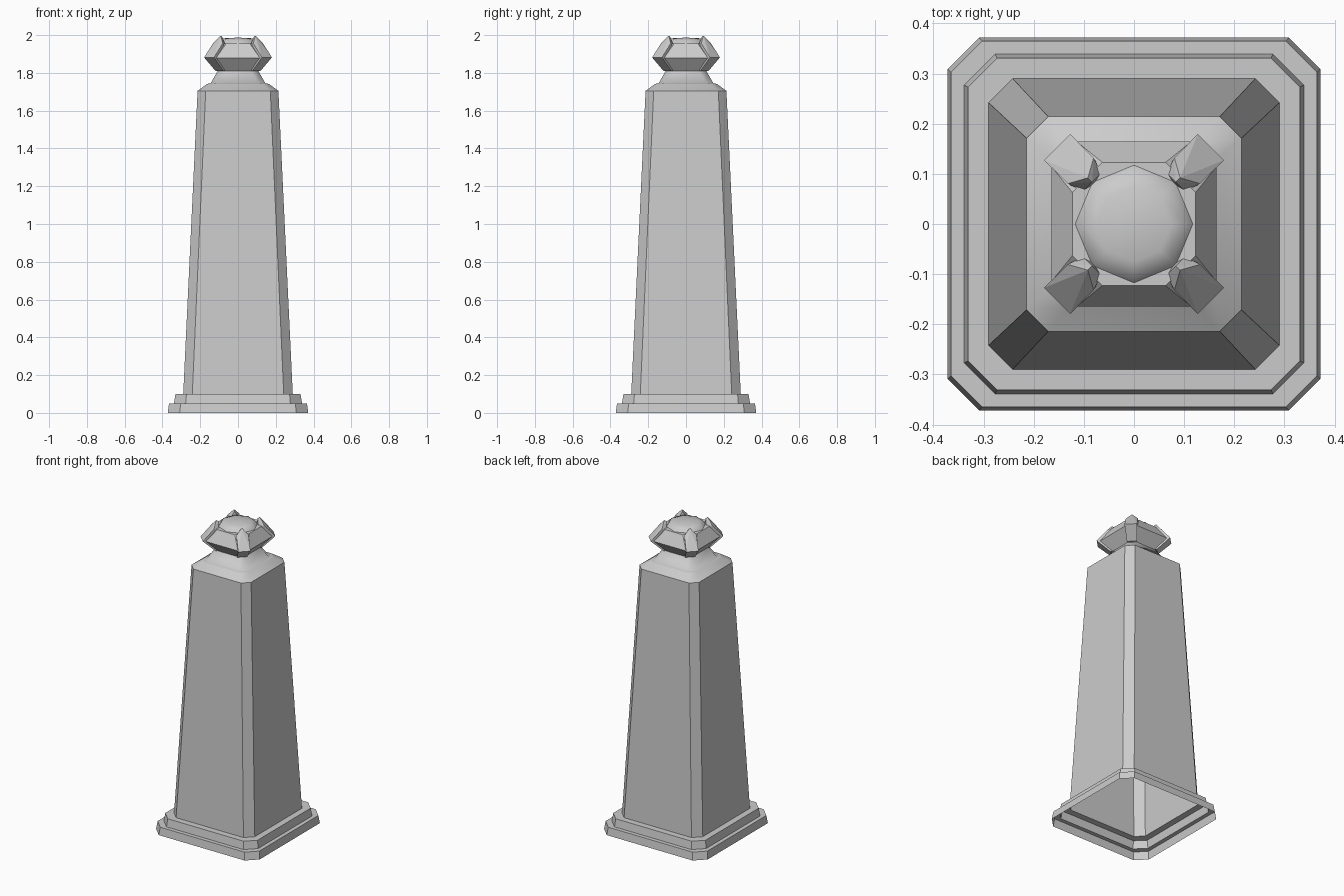
import bpy, bmesh, math
from mathutils import Matrix, Vector

cube = bpy.data.objects.get("Cube")
if cube:
    bpy.data.objects.remove(cube)

stone = bpy.data.materials.new("grey stone")
stone.use_nodes = True
GREY = (0.6, 0.6, 0.6, 1)
stone.diffuse_color = GREY
stone.node_tree.nodes["Principled BSDF"].inputs["Base Color"].default_value = GREY


def finish(bm, name, smooth=0):
    bmesh.ops.recalc_face_normals(bm, faces=bm.faces)
    mesh = bpy.data.meshes.new(name)
    bm.to_mesh(mesh)
    bm.free()
    mesh.materials.append(stone)
    obj = bpy.data.objects.new(name, mesh)
    bpy.context.collection.objects.link(obj)
    if smooth:
        bpy.ops.object.select_all(action='DESELECT')
        obj.select_set(True)
        bpy.context.view_layer.objects.active = obj
        bpy.ops.object.shade_smooth_by_angle(angle=math.radians(smooth))
    return obj


def chamfered_square(half, cut):
    """Corners of a square with its corners cut off, anticlockwise."""
    e = half - cut
    return [(half, -e), (half, e), (e, half), (-e, half),
            (-half, e), (-half, -e), (-e, -half), (e, -half)]


def loft(name, rings, cap=False, smooth=0):
    """Skin chamfered squares given as (half width, corner cut, height)."""
    bm = bmesh.new()
    loops = [[bm.verts.new((x, y, z)) for x, y in chamfered_square(h, c)]
             for h, c, z in rings]
    for a, b in zip(loops, loops[1:]):
        for i in range(8):
            j = (i + 1) % 8
            bm.faces.new((a[i], a[j], b[j], b[i]))
    if cap:
        bm.faces.new(loops[-1])
    return finish(bm, name, smooth)


# Stepped plinth, open underneath
loft("plinth", [(.372, .063, 0), (.365, .062, .05), (.339, .062, .05),
                (.331, .058, .1), (.29, .048, .1)])

# Tapering hollow shaft
loft("shaft", [(.29, .048, .1), (.214, .043, 1.705)])

# Shoulder and neck above the shaft
loft("shoulder", [(.214, .043, 1.705), (.163, .035, 1.742)], smooth=50)
loft("neck", [(.163, .035, 1.742), (.145, .035, 1.745), (.108, .04, 1.81)], smooth=50)

# Flared finial body
loft("finial_body", [(.108, .04, 1.81), (.165, .05, 1.88), (.123, .06, 1.955)], cap=True)

# Shallow eight-sided dome
bm = bmesh.new()
previous = None
for radius, z in ((.121, 1.95), (.105, 1.972), (.075, 1.983)):
    ring = [bm.verts.new((radius * math.cos(i * math.pi / 4),
                          radius * math.sin(i * math.pi / 4), z)) for i in range(8)]
    if previous:
        for i in range(8):
            j = (i + 1) % 8
            bm.faces.new((previous[i], previous[j], ring[j], ring[i]))
    previous = ring
top = bm.verts.new((0, 0, 1.987))
for i in range(8):
    bm.faces.new((previous[i], previous[(i + 1) % 8], top))
finish(bm, "finial_dome", smooth=60)

# Four pointed claws on the corners: (distance out, half width, height)
CLAW = [(.138, .03, 1.81), (.217, .037, 1.882), (.15, .036, 1.957), (.13, 0, 1.997),
        (.118, 0, 1.99), (.118, .026, 1.945), (.1, .026, 1.82)]
for k, name in enumerate(("back_left", "back_right", "front_right", "front_left")):
    bm = bmesh.new()
    turn = Matrix.Rotation(math.radians(45 + 90 * k), 3, 'Z')
    for out, width, z in CLAW:
        for side in ((-1, 1) if width else (0,)):
            bm.verts.new(turn @ Vector((out, side * width, z)))
    bmesh.ops.convex_hull(bm, input=bm.verts)
    bmesh.ops.dissolve_limit(bm, angle_limit=math.radians(3), verts=bm.verts, edges=bm.edges)
    finish(bm, "claw_" + name)
